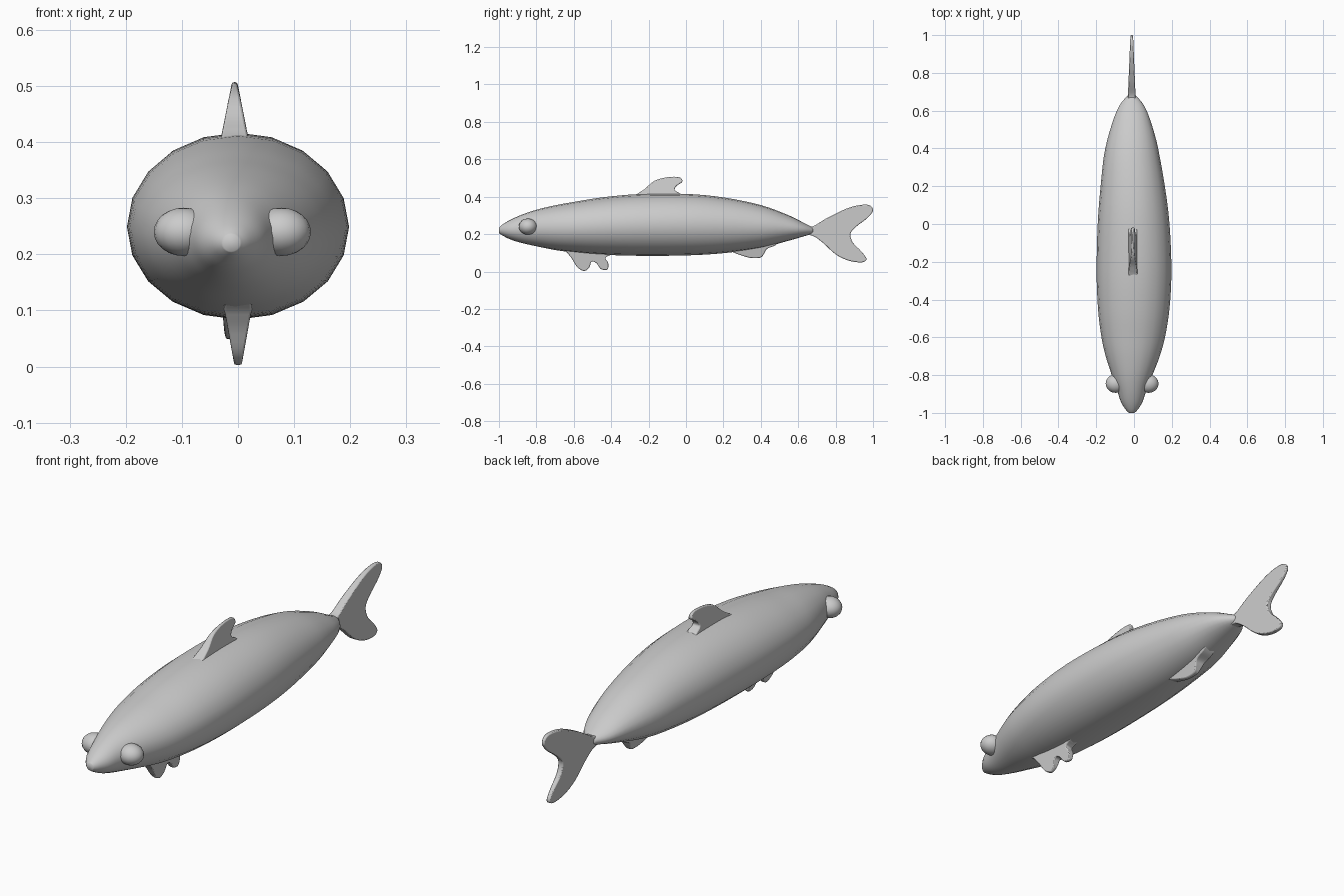
import bpy, bmesh, math
from mathutils import Vector

if "Cube" in bpy.data.objects:
    bpy.data.objects.remove(bpy.data.objects["Cube"])


def spline(pts, steps, closed=False):
    """Catmull-Rom interpolation through points of any dimension."""
    n = len(pts)
    get = (lambda i: Vector(pts[i % n])) if closed else (lambda i: Vector(pts[max(0, min(n - 1, i))]))
    out = []
    for i in range(n if closed else n - 1):
        a, b, c, d = (get(i + k) for k in (-1, 0, 1, 2))
        for s in range(steps):
            t = s / steps
            out.append(0.5 * (2 * b + (c - a) * t + (2 * a - 5 * b + 4 * c - d) * t ** 2
                              + (3 * b - a - 3 * c + d) * t ** 3))
    if not closed:
        out.append(get(n - 1))
    return out


def finish(bm, name, angle):
    bmesh.ops.recalc_face_normals(bm, faces=bm.faces)
    mesh = bpy.data.meshes.new(name)
    bm.to_mesh(mesh)
    bm.free()
    ob = bpy.data.objects.new(name, mesh)
    bpy.context.collection.objects.link(ob)
    bpy.ops.object.select_all(action='DESELECT')
    ob.select_set(True)
    bpy.context.view_layer.objects.active = ob
    bpy.ops.object.shade_smooth_by_angle(angle=math.radians(angle))
    return ob


def drift(y):
    """The nose and tail sit slightly off the centre line."""
    return -0.012 * min(1, (y + 0.25) ** 2 / 0.36)


# Body: elliptical rings (y, half width, bottom z, top z)
stations = [(-1.0, 0.015, 0.205, 0.235), (-0.98, 0.034, 0.192, 0.252), (-0.94, 0.058, 0.172, 0.276),
            (-0.88, 0.078, 0.153, 0.303), (-0.8, 0.108, 0.135, 0.330), (-0.7, 0.143, 0.115, 0.354),
            (-0.6, 0.168, 0.102, 0.372), (-0.45, 0.189, 0.090, 0.396), (-0.25, 0.198, 0.084, 0.414),
            (0.0, 0.190, 0.086, 0.415), (0.2, 0.170, 0.098, 0.396), (0.4, 0.140, 0.126, 0.355),
            (0.55, 0.098, 0.165, 0.300), (0.63, 0.063, 0.188, 0.260), (0.68, 0.022, 0.202, 0.235)]
SIDES = 20
bm = bmesh.new()
rings = []
for y, w, lo, hi in spline(stations, 4):
    mid, r = (lo + hi) / 2, (hi - lo) / 2
    rings.append([bm.verts.new((drift(y) + w * math.cos(a), y, mid + r * math.sin(a)))
                  for a in (2 * math.pi * k / SIDES for k in range(SIDES))])
for p, q in zip(rings, rings[1:]):
    for k in range(SIDES):
        j = (k + 1) % SIDES
        bm.faces.new((p[k], p[j], q[j], q[k]))
bm.faces.new(rings[0])
bm.faces.new(rings[-1])
finish(bm, "body", 70)


# Fins: smooth outline in y-z, thinning linearly from root to tip along one axis
def fin(name, outline, axis, root, tip, thick, thin, x):
    bm = bmesh.new()
    pts = spline(outline, 4, closed=True)
    sides = []
    for s in (-1, 1):
        ring = []
        for p in pts:
            t = max(0, min(1, (p[axis] - root) / (tip - root)))
            ring.append(bm.verts.new((x + s * (thick + (thin - thick) * t), p[0], p[1])))
        bm.faces.new(ring)
        sides.append(ring)
    a, b = sides
    for i in range(len(a)):
        j = (i + 1) % len(a)
        bm.faces.new((a[i], a[j], b[j], b[i]))
    ob = finish(bm, name, 60)
    bev = ob.modifiers.new("soft_rim", 'BEVEL')
    bev.width, bev.segments, bev.angle_limit = 0.004, 2, math.radians(50)
    return ob


fin("dorsal_fin", [(-0.30, 0.385), (-0.26, 0.416), (-0.22, 0.442), (-0.17, 0.484), (-0.10, 0.504), (-0.035, 0.504),
                   (-0.02, 0.480), (-0.05, 0.458), (-0.06, 0.435), (-0.03, 0.415), (-0.02, 0.385)],
    1, 0.40, 0.505, 0.026, 0.005, -0.006)
fin("tail_fin", [(0.63, 0.235), (0.68, 0.242), (0.75, 0.284), (0.85, 0.333), (0.92, 0.354), (0.98, 0.355),
                 (1.0, 0.326), (0.97, 0.286), (0.91, 0.240), (0.88, 0.203), (0.892, 0.155), (0.935, 0.110),
                 (0.965, 0.068), (0.94, 0.049), (0.87, 0.058), (0.80, 0.092), (0.73, 0.155), (0.68, 0.190),
                 (0.63, 0.200)],
    0, 0.66, 1.0, 0.021, 0.007, -0.012)
fin("pelvic_fin", [(-0.66, 0.135), (-0.635, 0.100), (-0.61, 0.068), (-0.58, 0.022), (-0.545, 0.003), (-0.518, 0.020),
                   (-0.505, 0.052), (-0.48, 0.045), (-0.455, 0.014), (-0.42, 0.010), (-0.416, 0.045),
                   (-0.43, 0.075), (-0.39, 0.095), (-0.39, 0.120)],
    1, 0.10, 0.0, 0.024, 0.006, 0.0)
fin("anal_fin", [(0.22, 0.125), (0.26, 0.100), (0.30, 0.085), (0.35, 0.072), (0.40, 0.075), (0.42, 0.100),
                 (0.435, 0.122), (0.48, 0.142), (0.48, 0.165)],
    1, 0.13, 0.07, 0.028, 0.009, -0.008)

# Eyes: bulging ovals on both sides of the head
for side, label in ((-1, "left"), (1, "right")):
    bpy.ops.mesh.primitive_uv_sphere_add(segments=20, ring_count=12, radius=1,
                                         location=(side * 0.087 - 0.01, -0.845, 0.240))
    eye = bpy.context.object
    eye.name = label + "_eye"
    eye.scale = (0.053, 0.049, 0.043)
    bpy.ops.object.shade_smooth()
